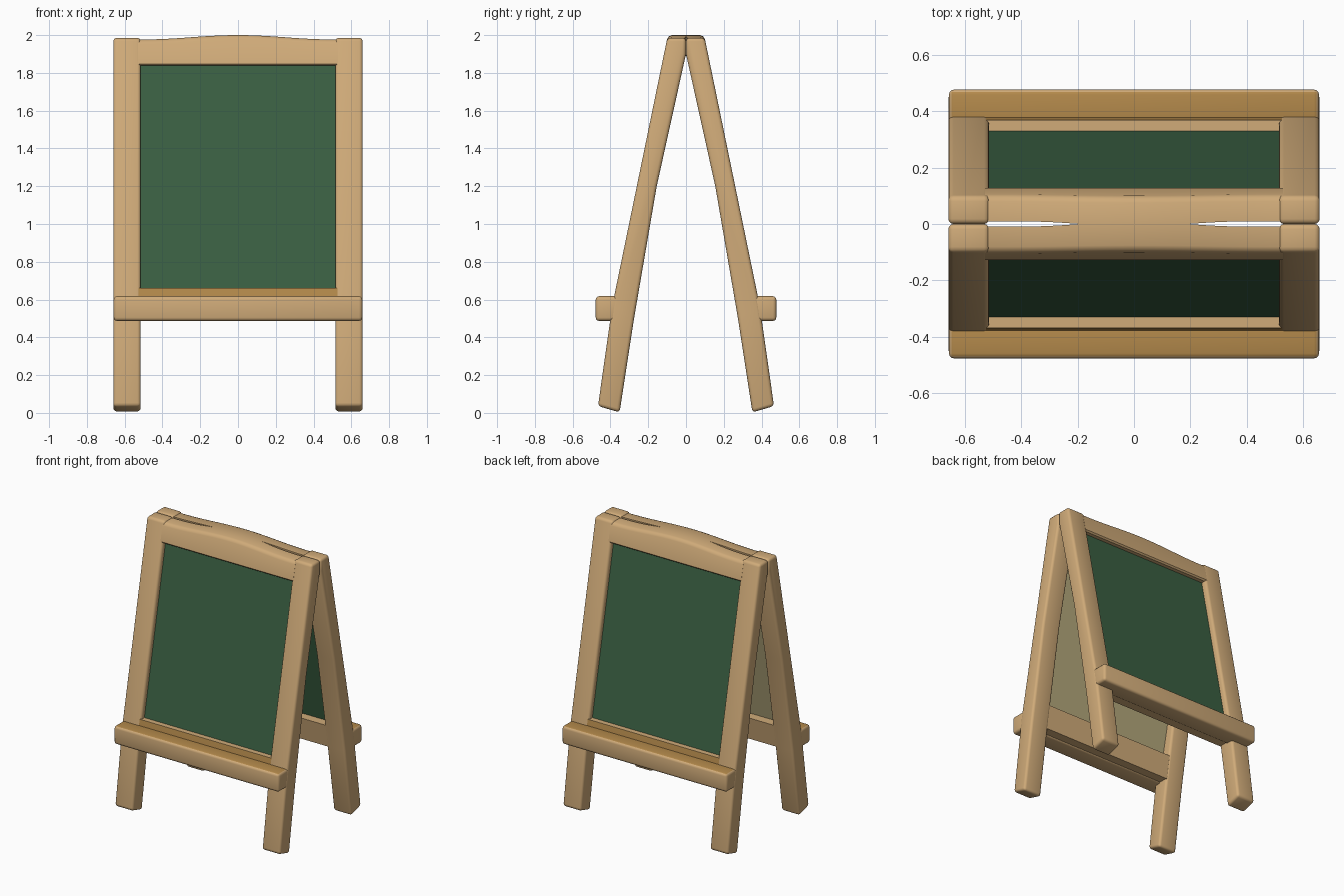
import bpy, bmesh, math

if "Cube" in bpy.data.objects:
    bpy.data.objects.remove(bpy.data.objects["Cube"])


def material(name, r, g, b):
    lin = [((c / 255 + 0.055) / 1.055) ** 2.4 for c in (r, g, b)]
    m = bpy.data.materials.new(name)
    m.diffuse_color = (*lin, 1)
    m.use_nodes = True
    m.node_tree.nodes["Principled BSDF"].inputs["Base Color"].default_value = m.diffuse_color
    return m


TAN = material("light wood", 208, 171, 121)
OCHRE = material("ochre wood", 179, 137, 75)
GREEN = material("chalkboard green", 58, 95, 66)
OLIVE = material("board backing", 180, 168, 124)

# side profile of one leaning frame as (z, distance from centre)
OUTER = [(0, 0.471), (0.57, 0.39), (2.0, 0.096)]
INNER = [(0, 0.352), (0.5, 0.275), (1.2, 0.155), (1.9, 0.0), (2.1, 0.0)]


def at(line, z):
    for (z0, d0), (z1, d1) in zip(line, line[1:]):
        if z <= z1:
            break
    return d0 + (d1 - d0) * (z - z0) / (z1 - z0)


def loft(name, side, xs, profile, mats, bevel=0.0, rule=None):
    """Sweep a (distance, z) profile along x; side is -1 front, 1 back."""
    bm = bmesh.new()
    rings = [[bm.verts.new((x, side * d, z)) for d, z in profile(x)] for x in xs]
    n = len(rings[0])
    for a, b in zip(rings, rings[1:]):
        for i in range(n):
            j = (i + 1) % n
            bm.faces.new((a[i], a[j], b[j], b[i]))
    bm.faces.new(rings[0])
    bm.faces.new(rings[-1])
    bmesh.ops.recalc_face_normals(bm, faces=bm.faces)
    if bevel:
        sharp = [e for e in bm.edges if e.calc_face_angle() > 0.6]
        bmesh.ops.bevel(bm, geom=sharp, offset=bevel, segments=3, profile=0.5,
                        affect='EDGES', clamp_overlap=True)
        bm.normal_update()
    if rule:
        for f in bm.faces:
            f.material_index = int(rule(f.normal))
    mesh = bpy.data.meshes.new(name)
    bm.to_mesh(mesh)
    bm.free()
    for m in mats:
        mesh.materials.append(m)
    ob = bpy.data.objects.new(name, mesh)
    bpy.context.collection.objects.link(ob)
    bpy.ops.object.select_all(action='DESELECT')
    ob.select_set(True)
    bpy.context.view_layer.objects.active = ob
    bpy.ops.object.shade_smooth_by_angle(angle=math.radians(35))
    return ob


def leg_profile(x):
    return [(at(OUTER, z), z) for z in (0.036, 0.57, 1.985)] + \
           [(at(INNER, z), z) for z in (1.985, 1.9, 1.2, 0.5, 0.003)]


def top_rail_profile(x):
    a = abs(x)
    top = 1.977 + 0.023 * (0.5 + 0.5 * math.cos(math.pi * min(a / 0.5, 1)))
    # narrow slit beside the middle, where the two frames do not touch
    gap = 0.009 * math.sin(math.pi * 0.5 * min((a - 0.19) / 0.2, 1)) if a > 0.19 else 0
    low = 1.838
    return [(at(OUTER, low + 0.01), low + 0.01), (at(OUTER, top - 0.022), top - 0.022),
            (at(OUTER, top) - 0.005, top - 0.007), (at(OUTER, top) - 0.02, top),
            (gap, top), (gap, 1.895), (at(INNER, low) + 0.002, low),
            (at(OUTER, low) - 0.012, low)]


def low_rail_profile(x):
    return [(at(OUTER, z) - 0.002, z) for z in (0.495, 0.57, 0.66)] + \
           [(at(INNER, z) + 0.004, z) for z in (0.66, 0.495)]


def tray_profile(x):
    return [(0.478, 0.487), (0.478, 0.618), (0.34, 0.618), (0.34, 0.487)]


def board_profile(x):
    return [(at(OUTER, 0.64) - 0.04, 0.64), (at(OUTER, 1.86) - 0.04, 1.86),
            (at(OUTER, 1.86) - 0.055, 1.86), (at(OUTER, 0.64) - 0.055, 0.64)]


for side, label in ((-1, "front"), (1, "back")):
    # legs
    for sx, hand in ((-1, "left"), (1, "right")):
        loft(f"{label}_{hand}_leg", side, [sx * 0.515, sx * 0.66], leg_profile, [TAN], 0.018)
    # arched top rail and lower rail
    loft(f"{label}_top_rail", side, [-0.53 + 1.06 * i / 40 for i in range(41)],
         top_rail_profile, [TAN])
    loft(f"{label}_lower_rail", side, [-0.53, 0.53], low_rail_profile, [TAN, OCHRE],
         rule=lambda n: n.y * side > 0.9)
    # chalk tray with darker top
    loft(f"{label}_chalk_tray", side, [-0.658, 0.658], tray_profile, [TAN, OCHRE], 0.018,
         rule=lambda n: n.z > 0.9)
    # chalkboard; only the front one has a bare backing
    loft(f"{label}_chalkboard", side, [-0.53, 0.53], board_profile,
         [GREEN, OLIVE if side < 0 else GREEN], rule=lambda n: n.y * side < -0.5)
